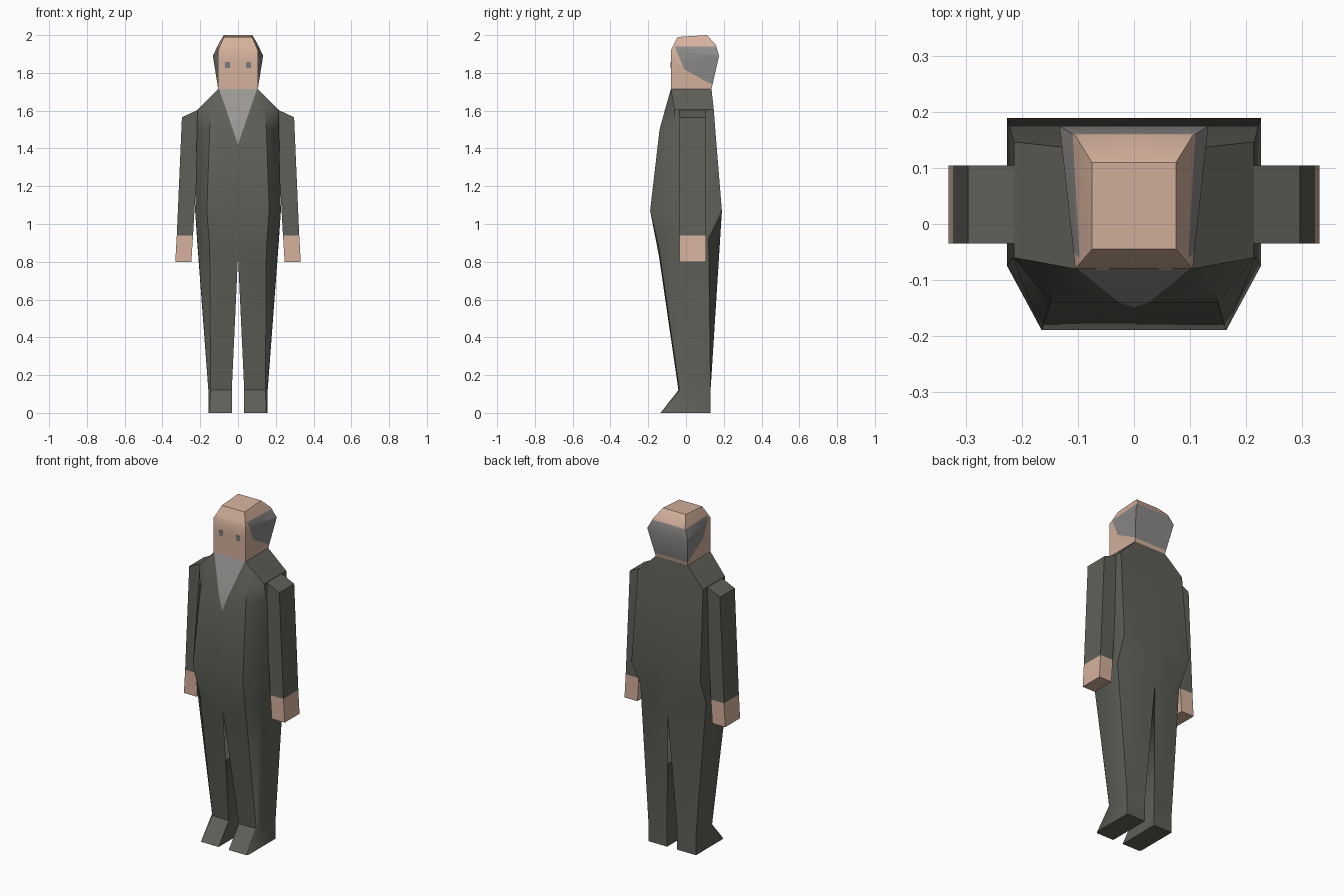
import bpy, bmesh, math
from mathutils import Vector

if "Cube" in bpy.data.objects:
    bpy.data.objects.remove(bpy.data.objects["Cube"])


def mat(name, rgb):
    m = bpy.data.materials.new(name)
    m.diffuse_color = (*rgb, 1)
    m.use_nodes = True
    m.node_tree.nodes["Principled BSDF"].inputs["Base Color"].default_value = m.diffuse_color
    return m


SUIT = mat("suit_grey", (0.117, 0.117, 0.100))
SKIN = mat("skin", (0.66, 0.44, 0.335))
HAIR = mat("hair_grey", (0.26, 0.254, 0.246))
SHIRT = mat("shirt_grey", (0.335, 0.322, 0.308))
EYE = mat("eye_grey", (0.20, 0.20, 0.20))


def skin_rings(bm, rings, closed, top=False, bottom=False):
    """Join rings listed from top to bottom, each clockwise seen from above."""
    vs = [[bm.verts.new(p) for p in r] for r in rings]
    n = len(rings[0])
    for a, b in zip(vs, vs[1:]):
        for i in range(n if closed else n - 1):
            j = (i + 1) % n
            bm.faces.new((a[i], a[j], b[j], b[i]))
    if top:
        bm.faces.new(vs[0][::-1])
    if bottom:
        bm.faces.new(vs[-1])


def cut(bm, point, normal, pick):
    """Slice the picked faces along a plane."""
    faces = [f for f in bm.faces if pick(f)]
    geom = set(faces)
    for f in faces:
        geom.update(f.edges)
        geom.update(f.verts)
    bmesh.ops.bisect_plane(bm, geom=list(geom), plane_co=Vector(point),
                           plane_no=Vector(normal).normalized(), dist=1e-5)


def finish(bm, name, mats, angle=40):
    """Mirrored object with smooth shading broken at sharp edges."""
    bmesh.ops.remove_doubles(bm, verts=bm.verts, dist=1e-5)
    me = bpy.data.meshes.new(name)
    bm.to_mesh(me)
    bm.free()
    for m in mats:
        me.materials.append(m)
    ob = bpy.data.objects.new(name, me)
    bpy.context.collection.objects.link(ob)
    bpy.ops.object.select_all(action='DESELECT')
    ob.select_set(True)
    bpy.context.view_layer.objects.active = ob
    bpy.ops.object.shade_smooth_by_angle(angle=math.radians(angle))
    mod = ob.modifiers.new("mirror", 'MIRROR')
    mod.use_axis[0] = True
    mod.merge_threshold = 0.0005
    return ob


# Suit body: half torso rings (centre back, back, side, front, centre front)
def torso(z, xb, yb, ys, xf, yf):
    return [(0, yb, z), (xb, yb, z), (xb, ys, z), (xf, yf, z), (0, yf, z)]


crotch = [(0, 0.175, 0.83), (0.217, 0.12, 0.92), (0.215, -0.085, 0.91),
          (0.15, -0.145, 0.88), (0, -0.143, 0.83)]
ankle = [(0.033, 0.13, 0.12), (0.157, 0.13, 0.12), (0.157, -0.02, 0.12),
         (0.145, -0.035, 0.12), (0.033, -0.04, 0.12)]
sole = [(0.033, 0.13, 0), (0.157, 0.13, 0), (0.157, -0.12, 0),
        (0.15, -0.135, 0), (0.033, -0.135, 0)]
bm = bmesh.new()
skin_rings(bm, [torso(1.715, 0.105, 0.135, -0.08, 0.105, -0.08),
                torso(1.605, 0.215, 0.147, -0.06, 0.14, -0.111),
                torso(1.50, 0.217, 0.155, -0.06, 0.15, -0.14),
                torso(1.07, 0.227, 0.19, -0.075, 0.165, -0.19),
                crotch], closed=False)
# Legs and feet
skin_rings(bm, [crotch, ankle, sole], closed=True, bottom=True)
bmesh.ops.remove_doubles(bm, verts=bm.verts, dist=1e-5)
# Shirt V on the chest
cut(bm, (0, 0, 1.42), (1, 0, -0.34),
    lambda f: f.calc_center_median().y < -0.05 and f.calc_center_median().z > 1.1)
for f in bm.faces:
    c = f.calc_center_median()
    if c.y < -0.05 and c.z > 1.42 and c.x < 0.34 * (c.z - 1.42):
        f.material_index = 1
finish(bm, "suit_body", [SUIT, SHIRT])


# Head: half rings (centre back, back, front, centre front)
def head(back, front):
    return [(0, *back[1:]), back, front, (0, *front[1:])]


brow = (0.075, -0.045, 1.99)
bm = bmesh.new()
skin_rings(bm, [head((0.075, 0.11, 2.0), brow),
                head((0.105, 0.158, 1.95), brow),
                head((0.133, 0.175, 1.89), (0.105, -0.08, 1.92)),
                head((0.105, 0.135, 1.715), (0.105, -0.08, 1.715))],
           closed=False, top=True)
bmesh.ops.remove_doubles(bm, verts=bm.verts, dist=1e-5)
# Hair band on the sides and back, bounded by three planes
bounds = [((0, -0.01, 1.82), (0, 2.4, 1)), ((0, -0.01, 1.82), (0, 0.56, 1)),
          ((0, 0, 1.94), (0, 0, -1))]
for p, n in bounds:
    cut(bm, p, n, lambda f: True)
for f in bm.faces:
    c = f.calc_center_median()
    if all((c - Vector(p)).dot(Vector(n)) > 0 for p, n in bounds):
        f.material_index = 1
finish(bm, "head", [SKIN, HAIR], 30)


# Arms and hands
def arm(xi, zi, xo, zo):
    return [(xi, 0.105, zi), (xo, 0.105, zo), (xo, -0.035, zo), (xi, -0.035, zi)]


cuff = arm(0.238, 0.94, 0.324, 0.94)
for name, rings, m in (
        ("sleeves", [arm(0.20, 1.61, 0.297, 1.565), cuff], SUIT),
        ("hands", [cuff, arm(0.247, 0.80, 0.332, 0.80)], SKIN)):
    bm = bmesh.new()
    skin_rings(bm, rings, closed=True, top=True, bottom=True)
    finish(bm, name, [m], 30)

# Eyes: thin plates on the face
bm = bmesh.new()
skin_rings(bm, [[(0.043, -0.079, z), (0.069, -0.079, z),
                 (0.069, -0.082, z), (0.043, -0.082, z)] for z in (1.858, 1.826)],
           closed=True, top=True, bottom=True)
finish(bm, "eyes", [EYE], 30)
